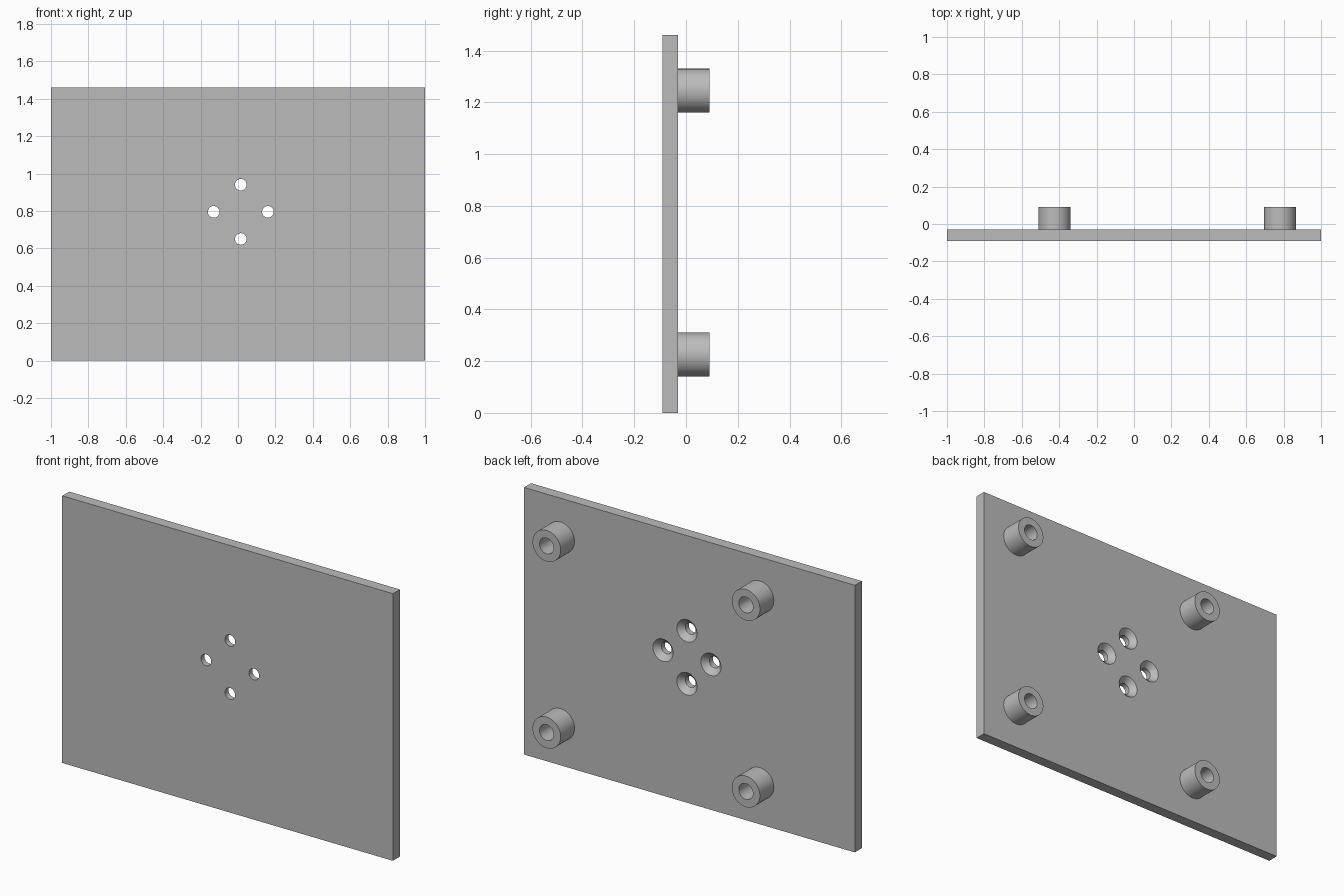
import bpy, bmesh
from math import cos, sin, tau

if "Cube" in bpy.data.objects:
    bpy.data.objects.remove(bpy.data.objects["Cube"], do_unlink=True)

SEGMENTS = 48
FRONT, BACK, TIP = -0.09, -0.03, 0.09
HEIGHT = 1.46

grey = bpy.data.materials.new("plain_grey")
grey.use_nodes = True
colour = (0.5, 0.5, 0.5, 1)
grey.diffuse_color = colour
grey.node_tree.nodes["Principled BSDF"].inputs["Base Color"].default_value = colour


def lathe(bm, x, z, profile, ring=False):
    """Turn (radius, y) points about a front-to-back axis; a ring closes on itself."""
    loops = []
    for r, y in profile:
        loops.append([bm.verts.new((x + r * cos(tau * i / SEGMENTS), y,
                                    z + r * sin(tau * i / SEGMENTS)))
                      for i in range(SEGMENTS)])
    pairs = list(zip(loops, loops[1:]))
    if ring:
        pairs.append((loops[-1], loops[0]))
    else:
        bm.faces.new(loops[0])
        bm.faces.new(loops[-1])
    for a, b in pairs:
        for i in range(SEGMENTS):
            j = (i + 1) % SEGMENTS
            bm.faces.new((a[i], a[j], b[j], b[i]))


def make_object(name, bm):
    bmesh.ops.recalc_face_normals(bm, faces=bm.faces)
    mesh = bpy.data.meshes.new(name)
    bm.to_mesh(mesh)
    bm.free()
    mesh.materials.append(grey)
    obj = bpy.data.objects.new(name, mesh)
    bpy.context.collection.objects.link(obj)
    return obj


def activate(obj):
    bpy.ops.object.select_all(action='DESELECT')
    obj.select_set(True)
    bpy.context.view_layer.objects.active = obj


# Flat plate
bm = bmesh.new()
bmesh.ops.create_cube(bm, size=1)
bmesh.ops.scale(bm, vec=(2, BACK - FRONT, HEIGHT), verts=bm.verts)
bmesh.ops.translate(bm, vec=(0, (FRONT + BACK) / 2, HEIGHT / 2), verts=bm.verts)
plate = make_object("plate", bm)

# Four screw holes in a diamond, countersunk from the back
bm = bmesh.new()
for dx, dz in ((1, 0), (-1, 0), (0, 1), (0, -1)):
    lathe(bm, 0.015 + 0.145 * dx, 0.795 + 0.145 * dz,
          [(0.031, FRONT - 0.03), (0.031, BACK - 0.03), (0.071, BACK + 0.01)])
cutter = make_object("screw_hole_cutter", bm)
cutter.hide_render = True

activate(plate)
cut = plate.modifiers.new("screw_holes", 'BOOLEAN')
cut.operation = 'DIFFERENCE'
cut.solver = 'EXACT'
cut.object = cutter
bpy.ops.object.modifier_apply(modifier=cut.name)
bpy.data.objects.remove(cutter, do_unlink=True)
activate(plate)
bpy.ops.object.shade_smooth_by_angle()

# Hollow standoffs on the back
for side, x in (("right", -0.425), ("left", 0.78)):
    for level, z in (("lower", 0.225), ("upper", 1.245)):
        bm = bmesh.new()
        lathe(bm, x, z, [(0.085, BACK - 0.005), (0.085, TIP),
                         (0.043, TIP), (0.043, BACK - 0.005)], ring=True)
        standoff = make_object(f"{level}_{side}_standoff", bm)
        activate(standoff)
        bpy.ops.object.shade_smooth_by_angle()
